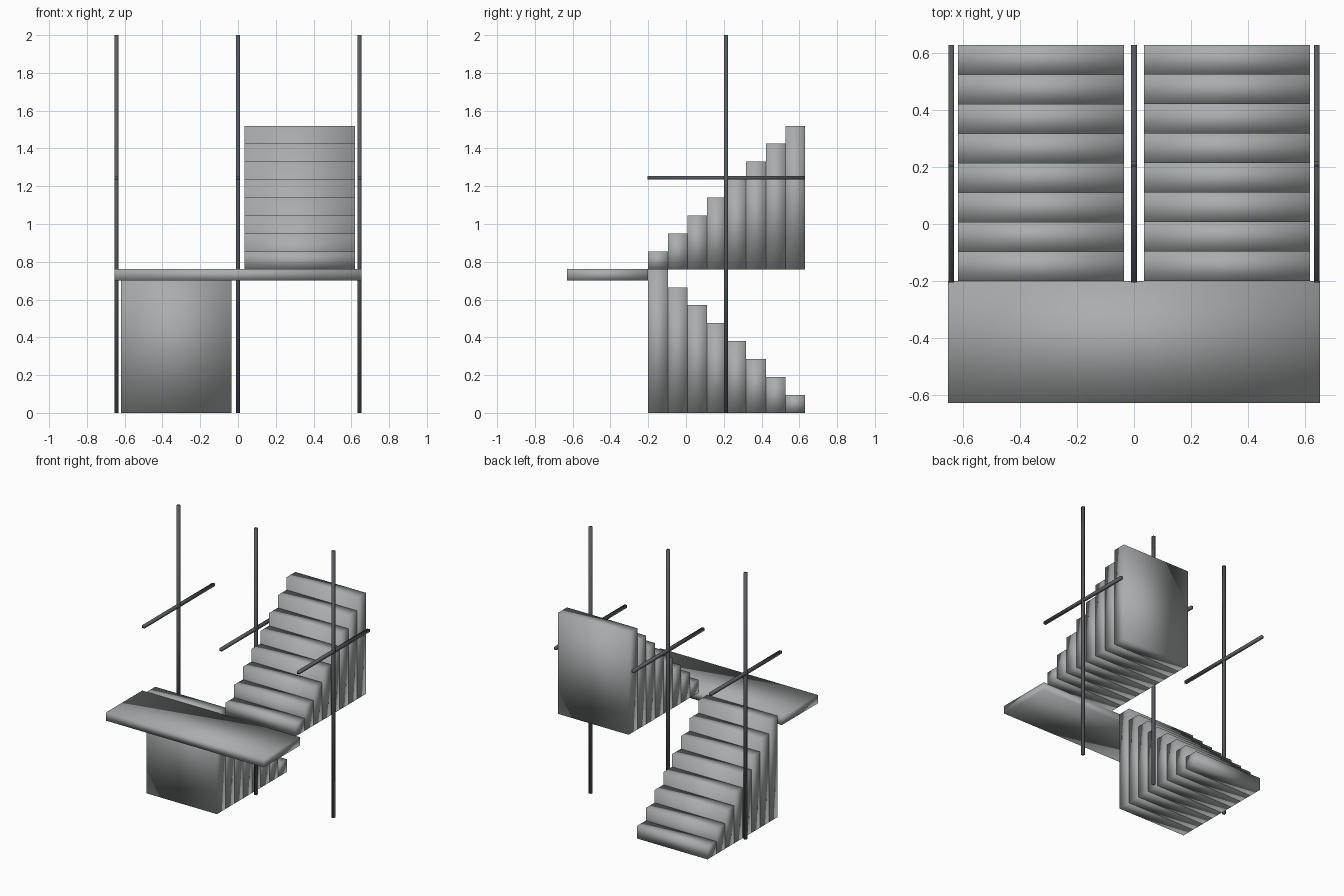
import bpy
import bmesh
from mathutils import Vector

cube = bpy.data.objects.get("Cube")
if cube:
    bpy.data.objects.remove(cube, do_unlink=True)


def make_material(name, rgb):
    mat = bpy.data.materials.new(name)
    mat.use_nodes = True
    color = (*rgb, 1.0)
    mat.diffuse_color = color
    mat.node_tree.nodes["Principled BSDF"].inputs["Base Color"].default_value = color
    return mat


concrete = make_material("light_grey", (0.40, 0.42, 0.42))
metal = make_material("dark_grey", (0.10, 0.105, 0.115))


def box(name, low, high, mat):
    """Smooth-shaded block between two opposite corners."""
    low, high = Vector(low), Vector(high)
    size, middle = high - low, (low + high) / 2
    bm = bmesh.new()
    bmesh.ops.create_cube(bm, size=1)
    for v in bm.verts:
        v.co = Vector(a * b for a, b in zip(v.co, size))
    for f in bm.faces:
        f.smooth = True
    mesh = bpy.data.meshes.new(name)
    bm.to_mesh(mesh)
    bm.free()
    mesh.materials.append(mat)
    obj = bpy.data.objects.new(name, mesh)
    obj.location = middle
    bpy.context.collection.objects.link(obj)
    return obj


STEPS = 8
RISE = 0.095
FRONT, BACK = -0.2, 0.63
TREAD = (BACK - FRONT) / STEPS
INNER, OUTER = 0.035, 0.62
LANDING_TOP = STEPS * RISE

# Landing
box("landing", (-0.655, -BACK, LANDING_TOP - 0.06),
    (0.655, FRONT, LANDING_TOP + 0.002), concrete)

# Two flights: the lower falls to the back, the upper climbs to the back
for i in range(STEPS):
    y0 = FRONT + i * TREAD
    y1 = y0 + TREAD
    box(f"lower_step_{STEPS - i}", (-OUTER, y0, 0),
        (-INNER, y1, (STEPS - i) * RISE), concrete)
    box(f"upper_step_{i + 1}", (INNER, y0, LANDING_TOP),
        (OUTER, y1, LANDING_TOP + (i + 1) * RISE), concrete)

# Posts with a level handrail on each side and between the flights
HALF = 0.01
POST_Y, RAIL_Z = 0.212, 1.245
for side, x in (("right", -0.643), ("middle", 0), ("left", 0.643)):
    box(f"{side}_post", (x - HALF, POST_Y - HALF, 0),
        (x + HALF, POST_Y + HALF, 2), metal)
    box(f"{side}_handrail", (x - HALF, FRONT - 0.005, RAIL_Z - HALF),
        (x + HALF, BACK, RAIL_Z + HALF), metal)
